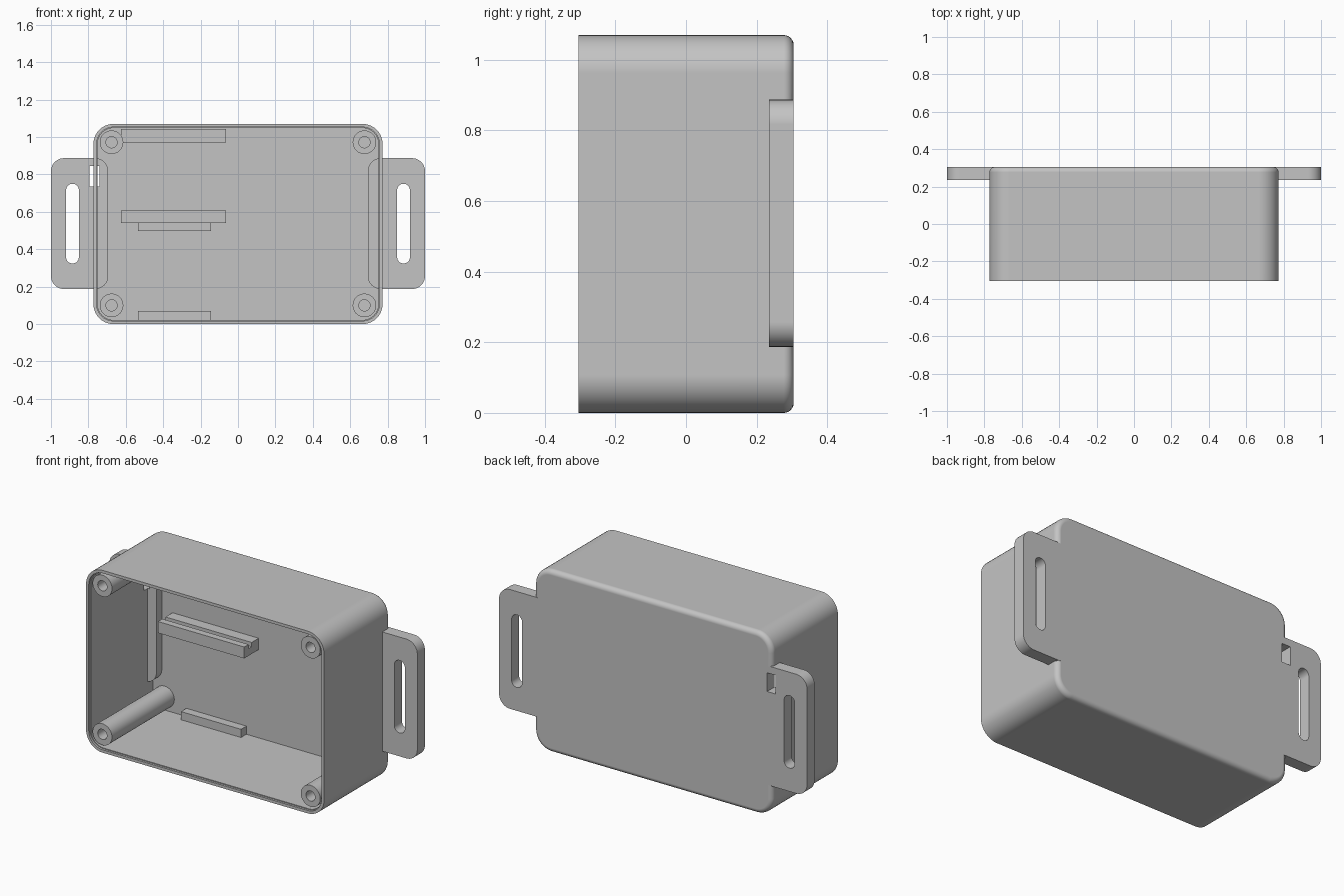
import bpy
import bmesh
from math import cos, sin, pi, radians

if "Cube" in bpy.data.objects:
    bpy.data.objects.remove(bpy.data.objects["Cube"], do_unlink=True)

# One plastic colour for the whole enclosure
plastic = bpy.data.materials.new("grey plastic")
plastic.use_nodes = True
GREY = (0.55, 0.55, 0.55, 1)
plastic.diffuse_color = GREY
plastic.node_tree.nodes["Principled BSDF"].inputs["Base Color"].default_value = GREY

# Main sizes
HALF_W, HEIGHT, FRONT, BACK = 0.773, 1.07, -0.305, 0.305
MID_Z = HEIGHT / 2
CORNER, WALL, FLOOR = 0.107, 0.022, 0.285


def rounded_rect(cx, cz, hw, hh, r, seg=10):
    """Outline in the XZ plane, rounded at the four corners."""
    pts = []
    for i, (sx, sz) in enumerate([(1, 1), (-1, 1), (-1, -1), (1, -1)]):
        for k in range(seg + 1):
            a = (i + k / seg) * pi / 2
            pts.append((cx + sx * (hw - r) + r * cos(a), cz + sz * (hh - r) + r * sin(a)))
    return pts


def loft(name, rings):
    """Closed solid through (y, outline) rings of equal point count."""
    bm = bmesh.new()
    loops = [[bm.verts.new((x, y, z)) for x, z in pts] for y, pts in rings]
    n = len(loops[0])
    for a, b in zip(loops, loops[1:]):
        for i in range(n):
            j = (i + 1) % n
            bm.faces.new((a[i], a[j], b[j], b[i]))
    bm.faces.new(loops[0])
    bm.faces.new(loops[-1])
    bmesh.ops.remove_doubles(bm, verts=bm.verts, dist=1e-5)
    bmesh.ops.recalc_face_normals(bm, faces=bm.faces)
    mesh = bpy.data.meshes.new(name)
    bm.to_mesh(mesh)
    bm.free()
    mesh.materials.append(plastic)
    ob = bpy.data.objects.new(name, mesh)
    bpy.context.collection.objects.link(ob)
    return ob


def prism(name, outline, y0, y1):
    return loft(name, [(y0, outline), (y1, outline)])


def box(name, x0, x1, y0, y1, z0, z1):
    return prism(name, [(x0, z0), (x1, z0), (x1, z1), (x0, z1)], y0, y1)


def activate(ob):
    bpy.ops.object.select_all(action='DESELECT')
    ob.select_set(True)
    bpy.context.view_layer.objects.active = ob


def combine(ob, other, operation):
    """Apply a boolean and discard the second solid."""
    mod = ob.modifiers.new(operation, 'BOOLEAN')
    mod.operation, mod.object, mod.solver = operation, other, 'EXACT'
    activate(ob)
    bpy.ops.object.modifier_apply(modifier=mod.name)
    bpy.data.objects.remove(other, do_unlink=True)


def smooth(ob):
    activate(ob)
    bpy.ops.object.shade_smooth_by_angle(angle=radians(30))
    mod = ob.modifiers.new("flat panel normals", 'WEIGHTED_NORMAL')
    mod.keep_sharp = True


def inset_outline(d):
    return rounded_rect(0, MID_Z, HALF_W - d, MID_Z - d, CORNER - d)


# Shell with a fillet around the closed back
FILLET = 0.028
rings = [(FRONT, inset_outline(0))]
for k in range(7):
    a = k / 6 * pi / 2
    rings.append((BACK - FILLET + FILLET * sin(a), inset_outline(FILLET * (1 - cos(a)))))
shell = loft("enclosure_shell", rings)

# Cavity with a shallow lid step at the rim
STEP = FRONT + 0.012
cavity = loft("cavity", [(FRONT - 0.1, inset_outline(0.017)), (STEP, inset_outline(0.017)),
                         (STEP, inset_outline(WALL)), (FLOOR, inset_outline(WALL))])
combine(shell, cavity, 'DIFFERENCE')

# Mounting tabs with strap slots
for side in (-1, 1):
    tab = prism("tab", rounded_rect(side * 0.847, 0.537, 0.153, 0.35, 0.07), 0.235, BACK)
    combine(shell, tab, 'UNION')
    slot = prism("slot", rounded_rect(side * 0.885, 0.537, 0.034, 0.213, 0.0335), 0.1, 0.4)
    combine(shell, slot, 'DIFFERENCE')

# Cable tie opening through the right tab
combine(shell, box("tie_hole", -0.795, -0.74, 0.2, 0.4, 0.735, 0.845), 'DIFFERENCE')
smooth(shell)

# Screw posts with blind holes
for side, side_name in ((-1, "right"), (1, "left")):
    for z, level in ((0.1, "lower"), (0.972, "upper")):
        post = prism(f"screw_post_{level}_{side_name}",
                     rounded_rect(side * 0.676, z, 0.063, 0.063, 0.063, 8), STEP, FLOOR + 0.005)
        hole = prism("hole", rounded_rect(side * 0.676, z, 0.03, 0.03, 0.03, 6), -0.4, 0.2)
        combine(post, hole, 'DIFFERENCE')
        smooth(post)

# Long board rails, grooved on the sides that face each other
for name, z0, z1, groove_z in (("middle_board_rail", 0.54, 0.607, 0.607),
                               ("top_board_rail", 0.972, 1.042, 0.972)):
    rail = box(name, -0.625, -0.065, 0.15, FLOOR + 0.005, z0, z1)
    groove = box("groove", -0.7, 0, 0.19, 0.22, groove_z - 0.025, groove_z + 0.025)
    combine(rail, groove, 'DIFFERENCE')

# Short board rails
for name, z0, z1 in (("middle_short_rail", 0.497, 0.54), ("bottom_short_rail", 0.02, 0.07)):
    box(name, -0.535, -0.145, 0.235, FLOOR + 0.005, z0, z1)
